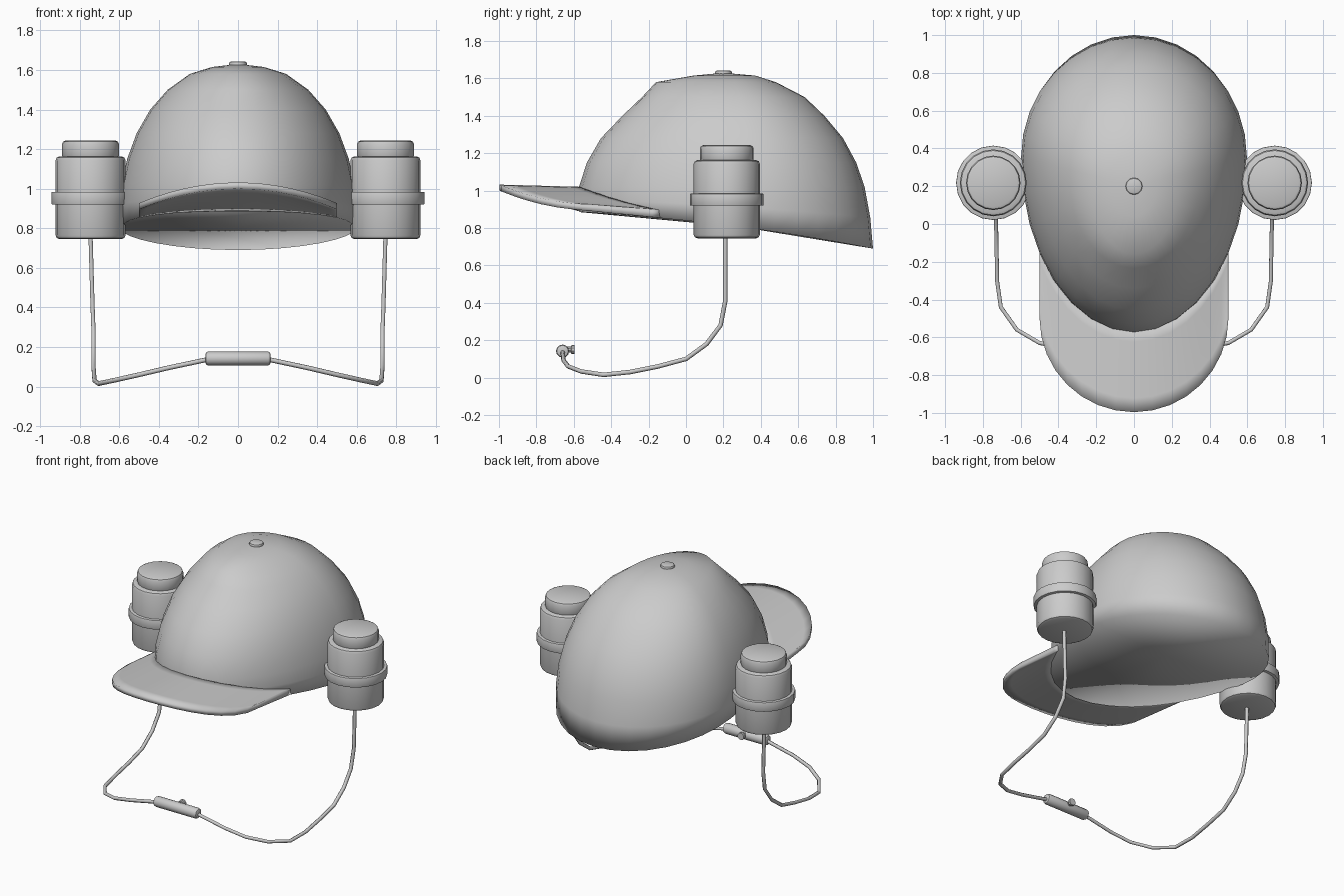
import bpy, bmesh, math
from mathutils import Vector

if "Cube" in bpy.data.objects:
    bpy.data.objects.remove(bpy.data.objects["Cube"])


def finish(name, bm, angle=35):
    me = bpy.data.meshes.new(name)
    bm.to_mesh(me)
    bm.free()
    ob = bpy.data.objects.new(name, me)
    bpy.context.collection.objects.link(ob)
    bpy.ops.object.select_all(action='DESELECT')
    ob.select_set(True)
    bpy.context.view_layer.objects.active = ob
    bpy.ops.object.shade_smooth_by_angle(angle=math.radians(angle))
    return ob


def lathe(name, profile, loc, sides=20, axis='z'):
    """Closed turned part from (radius, height) points."""
    bm = bmesh.new()
    rings = []
    for r, h in profile:
        ring = []
        for i in range(sides):
            a = 2 * math.pi * i / sides
            p = (r * math.cos(a), r * math.sin(a), h)
            if axis == 'x':
                p = (h, p[0], p[1])
            elif axis == 'y':
                p = (p[1], h, p[0])
            ring.append(bm.verts.new(Vector(p) + Vector(loc)))
        rings.append(ring)
    for lo, hi in zip(rings, rings[1:]):
        for i in range(sides):
            j = (i + 1) % sides
            bm.faces.new((lo[i], lo[j], hi[j], hi[i]))
    bm.faces.new(rings[0][::-1])
    bm.faces.new(rings[-1])
    return finish(name, bm)


def rounded(r, z0, z1, b):
    k = b * 0.3
    return [(r - b, z0), (r - k, z0 + k), (r, z0 + b),
            (r, z1 - b), (r - k, z1 - k), (r - b, z1)]


# Cap crown, closed underneath: egg-shaped rings of (height, half width, front y, back y)
def rim_z(y):
    return 0.84 - 0.105 * y - 0.045 * y * y


levels = [(0, .592, -.57, 1.0), (.5, .598, -.572, .985),
          (1.02, .588, -.572, .955), (1.15, .56, -.53, .91),
          (1.28, .512, -.455, .84), (1.40, .443, -.34, .74),
          (1.50, .355, -.235, .635), (1.58, .243, -.16, .48),
          (1.615, .13, .04, .37)]
N = 32
bm = bmesh.new()
prev = None
for z, w, yf, yb in levels:
    c = 0.2 + 0.15 * w / 0.59
    ring = []
    for i in range(N):
        a = 2 * math.pi * i / N
        s = math.sin(a)
        y = c + s * ((yb - c) if s > 0 else (c - yf))
        zz = z if z > 0.6 else rim_z(y) + z * (1.02 - rim_z(y))
        ring.append(bm.verts.new((w * math.cos(a), y, zz)))
    if prev:
        for i in range(N):
            j = (i + 1) % N
            bm.faces.new((prev[i], prev[j], ring[j], ring[i]))
    else:
        base = bm.verts.new((0, 0.3, rim_z(0.3)))
        for i in range(N):
            bm.faces.new((ring[(i + 1) % N], ring[i], base))
    prev = ring
apex = bm.verts.new((0, 0.2, 1.63))
for i in range(N):
    bm.faces.new((prev[i], prev[(i + 1) % N], apex))
finish("cap_crown", bm, 120)

# Arched brim: thin at the front edge, underside running back to the cap rim
COLS, ROWS = 16, 6
bm = bmesh.new()
top, bot = [], []
for r in range(ROWS + 1):
    t = r / ROWS
    tr, br = [], []
    for k in range(COLS + 1):
        a = math.pi * (k / COLS - 0.5)
        x = 0.5 * math.sin(a)
        front = -0.5 - 0.496 * math.cos(a)
        back = 0.37 - 0.92 * math.sqrt(1 - (x / 0.59) ** 2)
        y = back + (front - back) * t
        e = (x / 0.5) ** 2
        zt = 1.02 + 0.012 * t - 0.105 * e - 0.02 * e * (1 - t)
        zf = 1.0 - 0.105 * e
        zb = rim_z(back) + (zf - rim_z(back)) * t
        tr.append(bm.verts.new((x, y, zt)))
        br.append(bm.verts.new((x, y, zb)))
    top.append(tr)
    bot.append(br)
for r in range(ROWS):
    for k in range(COLS):
        for g in (top, bot):
            bm.faces.new((g[r][k], g[r][k + 1], g[r + 1][k + 1], g[r + 1][k]))
    for k in (0, COLS):
        bm.faces.new((top[r][k], top[r + 1][k], bot[r + 1][k], bot[r][k]))
for r in (0, ROWS):
    for k in range(COLS):
        bm.faces.new((top[r][k], top[r][k + 1], bot[r][k + 1], bot[r][k]))
bmesh.ops.recalc_face_normals(bm, faces=bm.faces)
finish("brim", bm, 120)

# Button on the crown
lathe("crown_button", rounded(0.045, 1.615, 1.642, 0.01), (0, 0.2, 0), 12)

# Drink cans, their lids, holder bands and drinking tubes on both sides
path = [(.745, .21, .76), (.735, .21, .41), (.73, .185, .28), (.73, .11, .18),
        (.73, 0, .10), (.727, -.15, .06), (.725, -.3, .03), (.705, -.44, .015),
        (.62, -.56, .033), (.5, -.63, .06), (.36, -.655, .093), (.14, -.66, .14)]
for side, s in (("right", 1), ("left", -1)):
    pos = (s * 0.745, 0.218, 0)
    lathe(side + "_can", rounded(0.177, 0.745, 1.163, 0.02), pos)
    lathe(side + "_can_lid", rounded(0.144, 1.15, 1.243, 0.018), pos)
    lathe(side + "_holder_band", rounded(0.197, 0.92, 0.984, 0.004), pos)
    cu = bpy.data.curves.new(side + "_tube", 'CURVE')
    cu.dimensions = '3D'
    cu.bevel_depth = 0.012
    cu.bevel_resolution = 1
    cu.use_fill_caps = True
    sp = cu.splines.new('POLY')
    sp.points.add(len(path) - 1)
    for p, (x, y, z) in zip(sp.points, path):
        p.co = (s * x, y, z, 1)
    bpy.context.collection.objects.link(bpy.data.objects.new(side + "_tube", cu))

# Mouthpiece joining the tubes, with its small spout
lathe("mouthpiece", rounded(0.035, -0.165, 0.165, 0.014), (0, -0.66, 0.142), 12, 'x')
lathe("spout", [(.016, -.66), (.016, -.615), (.024, -.612), (.024, -.595)],
      (0, 0, 0.15), 10, 'y')
